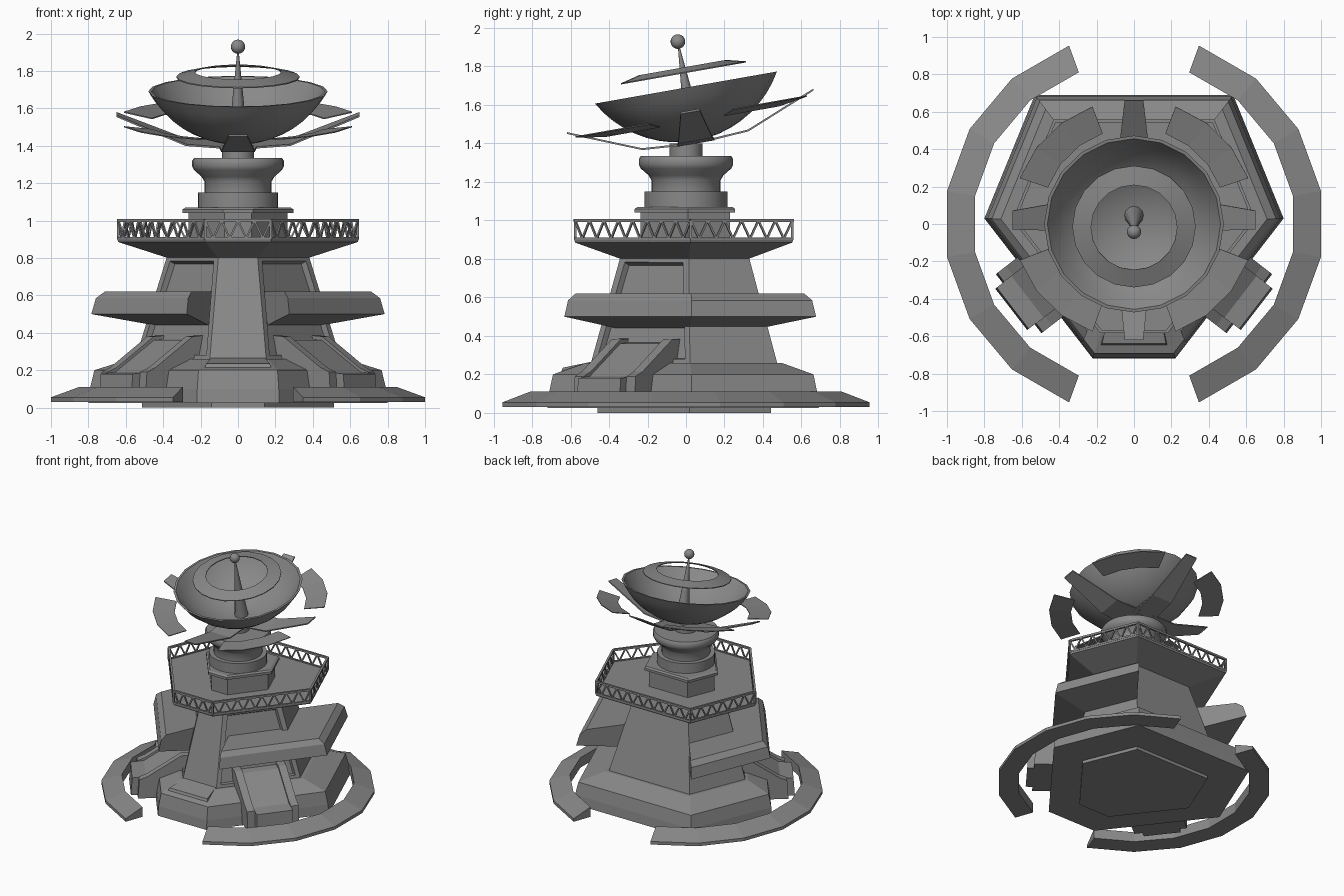
import bpy, bmesh, math
from mathutils import Vector, Matrix

if "Cube" in bpy.data.objects:
    bpy.data.objects.remove(bpy.data.objects["Cube"])

grey = bpy.data.materials.new("plain grey")
grey.use_nodes = True
grey.diffuse_color = (0.25, 0.25, 0.25, 1)
grey.node_tree.nodes["Principled BSDF"].inputs["Base Color"].default_value = (0.25, 0.25, 0.25, 1)

# Dish parts are made upright around the rim centre, then tipped forward
TILT = Matrix.Translation((0, 0, 1.69)) @ Matrix.Rotation(math.radians(10), 4, "X")
HALF = [(0.22, -0.72), (0.8, 0.03), (0.53, 0.69)]
HEX = HALF + [(-x, y) for x, y in reversed(HALF)]


def finish(name, bm, matrix=None, smooth=False):
    bmesh.ops.recalc_face_normals(bm, faces=bm.faces)
    if matrix:
        bm.transform(matrix)
    mesh = bpy.data.meshes.new(name)
    bm.to_mesh(mesh)
    bm.free()
    mesh.materials.append(grey)
    obj = bpy.data.objects.new(name, mesh)
    bpy.context.collection.objects.link(obj)
    if smooth:
        bpy.ops.object.select_all(action="DESELECT")
        obj.select_set(True)
        bpy.context.view_layer.objects.active = obj
        bpy.ops.object.shade_smooth_by_angle(angle=math.radians(35))
    return obj


def skin(bm, rings):
    """Join closed rings of points in order and cap both ends."""
    rows = [[bm.verts.new(p) for p in ring] for ring in rings]
    n = len(rows[0])
    for a, b in zip(rows, rows[1:]):
        for i in range(n):
            j = (i + 1) % n
            bm.faces.new((a[i], a[j], b[j], b[i]))
    bm.faces.new(rows[0])
    bm.faces.new(rows[-1])


def hex_stack(name, levels):
    """Stack of six-sided outlines, each given as scale and height."""
    bm = bmesh.new()
    skin(bm, [[(x * s, y * s, z) for x, y in HEX] for s, z in levels])
    return bm


def lathe(name, profile, sides, matrix=None):
    bm = bmesh.new()
    verts = [bm.verts.new((r, 0, z)) for r, z in profile]
    edges = [bm.edges.new(pair) for pair in zip(verts, verts[1:])]
    bmesh.ops.spin(bm, geom=verts + edges, cent=(0, 0, 0), axis=(0, 0, 1),
                   angle=math.tau, steps=sides)
    bmesh.ops.remove_doubles(bm, verts=bm.verts, dist=0.0005)
    return finish(name, bm, matrix, True)


def bar(bm, p, q, w):
    """Square bar from p to q."""
    p, q = Vector(p), Vector(q)
    d = (q - p).normalized()
    side = d.cross(Vector((0, 0, 1)))
    side = side.normalized() * w if side.length > 0.01 else Vector((w, 0, 0))
    up = side.cross(d).normalized() * w
    skin(bm, [[e + side + up, e + side - up, e - side - up, e - side + up] for e in (p, q)])


def arc(bm, profile, start, end, steps):
    """Sweep a closed radius and height profile around z, angles in degrees."""
    rings = []
    for i in range(steps + 1):
        a = math.radians(start + (end - start) * i / steps)
        rings.append([(r * math.cos(a), r * math.sin(a), z) for r, z in profile])
    skin(bm, rings)


# Foundation, base and tower
finish("foundation", hex_stack("foundation", [(0.64, 0), (0.64, 0.04)]))
finish("base", hex_stack("base", [(1, 0.025), (0.99, 0.1), (0.96, 0.2), (0.72, 0.26)]))

bm = hex_stack("tower", [(0.69, 0.25), (0.47, 0.82)])
bm.normal_update()
bmesh.ops.recalc_face_normals(bm, faces=bm.faces)
diagonal = [f for f in bm.faces if abs(f.normal.z) < 0.6 and f.normal.y < -0.2 and abs(f.normal.x) > 0.3]
bmesh.ops.inset_individual(bm, faces=diagonal, thickness=0.05, depth=0)
bmesh.ops.inset_individual(bm, faces=diagonal, thickness=0.012, depth=-0.03)
finish("tower", bm)

# Raised plate on the front of the base
bm = bmesh.new()
skin(bm, [[(-0.18, -0.65, 0.21), (0.18, -0.65, 0.21), (0.14, -0.5, 0.25), (-0.14, -0.5, 0.25)],
          [(-0.17, -0.64, 0.235), (0.17, -0.64, 0.235), (0.14, -0.47, 0.27), (-0.14, -0.47, 0.27)]])
finish("front_plate", bm)

# Parts mirrored left and right
WING = [(0.56, 0.44), (0.98, 0.5), (0.95, 0.585), (0.89, 0.62), (0.5, 0.62)]
RAMP = [(0.3, 0.04), (0.8, 0.04), (0.79, 0.18), (0.69, 0.19), (0.43, 0.36), (0.3, 0.37)]
RAIL = [(0.3, 0.04), (0.75, 0.04), (0.74, 0.19), (0.68, 0.215), (0.43, 0.38), (0.3, 0.39)]
for name, s in (("left", 1), ("right", -1)):
    bm = bmesh.new()
    path = [(0.28, -0.645), HALF[1], HALF[2]]
    skin(bm, [[(s * x * k, y * k, z) for k, z in WING] for x, y in path])
    finish(name + "_wing", bm)

    for part, profile, spans in (("ramp", RAMP, [(-0.1, 0.18)]),
                                 ("ramp_sides", RAIL, [(-0.16, -0.1), (0.18, 0.24)])):
        bm = bmesh.new()
        for span in spans:
            skin(bm, [[(s * (n * 0.79 + t * 0.61), t * 0.79 - n * 0.61, z) for n, z in profile]
                      for t in span])
        finish(name + "_" + part, bm)

    bm = bmesh.new()
    mid = 0 if s > 0 else 180
    arc(bm, [(0.863, 0.03), (1.015, 0.03), (1.015, 0.055), (0.863, 0.11)], mid - 70, mid + 70, 7)
    finish(name + "_ground_arc", bm)

# Lookout deck
finish("deck", hex_stack("deck", [(0.47, 0.8), (0.8, 0.885), (0.81, 0.905)]))

# Truss railing around the deck
bm = bmesh.new()
corners = [Vector((x * 0.8, y * 0.8, 0)) for x, y in HEX]
low, high = Vector((0, 0, 0.905)), Vector((0, 0, 1.0))
for a, b in zip(corners, corners[1:] + corners[:1]):
    bar(bm, a + high, b + high, 0.008)
    bar(bm, a + low, b + low, 0.007)
    bar(bm, a + low, a + high, 0.007)
    count = max(3, round((b - a).length / 0.09))
    for i in range(count):
        p, q = a.lerp(b, i / count), a.lerp(b, (i + 1) / count)
        m = (p + q) / 2
        bar(bm, p + high, m + low, 0.005)
        bar(bm, m + low, q + high, 0.005)
finish("railing", bm)

# Six-sided pedestal and turned column
finish("pedestal", hex_stack("pedestal", [(0.33, 0.9), (0.33, 1.04)]))
finish("pedestal_cap", hex_stack("pedestal_cap", [(0.37, 1.04), (0.37, 1.06), (0.35, 1.07)]))
lathe("column", [(0, 1.06), (0.215, 1.06), (0.215, 1.15), (0.18, 1.15), (0.18, 1.21),
                 (0.195, 1.235), (0.235, 1.27), (0.245, 1.29), (0.245, 1.32), (0.235, 1.335),
                 (0.085, 1.335), (0.085, 1.4), (0, 1.4)], 32)

# Dish bowl with thickness
R, DEPTH, STEPS = 0.551, 0.28, 9
angles = [math.radians(60.6) * i / STEPS for i in range(STEPS + 1)]
bowl = [(R * math.sin(a), R * (1 - math.cos(a)) - DEPTH) for a in angles]
inside = [(r * 0.96, z * 0.94) for r, z in bowl]
inside[-1] = (bowl[-1][0] * 0.965, bowl[-1][1])
lathe("dish", bowl + inside[::-1], 20, TILT)
lathe("floating_ring", [(0.33, 0.075), (0.23, 0.1), (0.23, 0.106), (0.33, 0.081), (0.33, 0.075)], 20, TILT)

# Antenna spike and ball
lathe("antenna", [(0, -0.27), (0.052, -0.27), (0.004, 0.22), (0, 0.22)], 12, TILT)
bm = bmesh.new()
bmesh.ops.create_uvsphere(bm, u_segments=16, v_segments=10, radius=0.038,
                          matrix=Matrix.Translation((0, 0, 0.243)))
finish("antenna_ball", bm, TILT, True)

# Bent fins and flat arc plates under the dish
fins, plates = bmesh.new(), bmesh.new()
for k in range(4):
    a = math.radians(90 * k)
    out, side = Vector((math.cos(a), math.sin(a), 0)), Vector((-math.sin(a), math.cos(a), 0))
    skin(fins, [[out * r + side * (w * e) + Vector((0, 0, h + d))
                 for e, d in ((-1, 0), (1, 0), (1, 0.01), (-1, 0.01))]
                for r, h, w in ((0.06, -0.295, 0.1), (0.28, -0.28, 0.09), (0.65, -0.13, 0.05))])
    arc(plates, [(0.49, -0.18), (0.65, -0.155), (0.65, -0.149), (0.49, -0.174)],
        90 * k + 20, 90 * k + 70, 3)
finish("dish_fins", fins, TILT)
finish("dish_arc_plates", plates, TILT)
